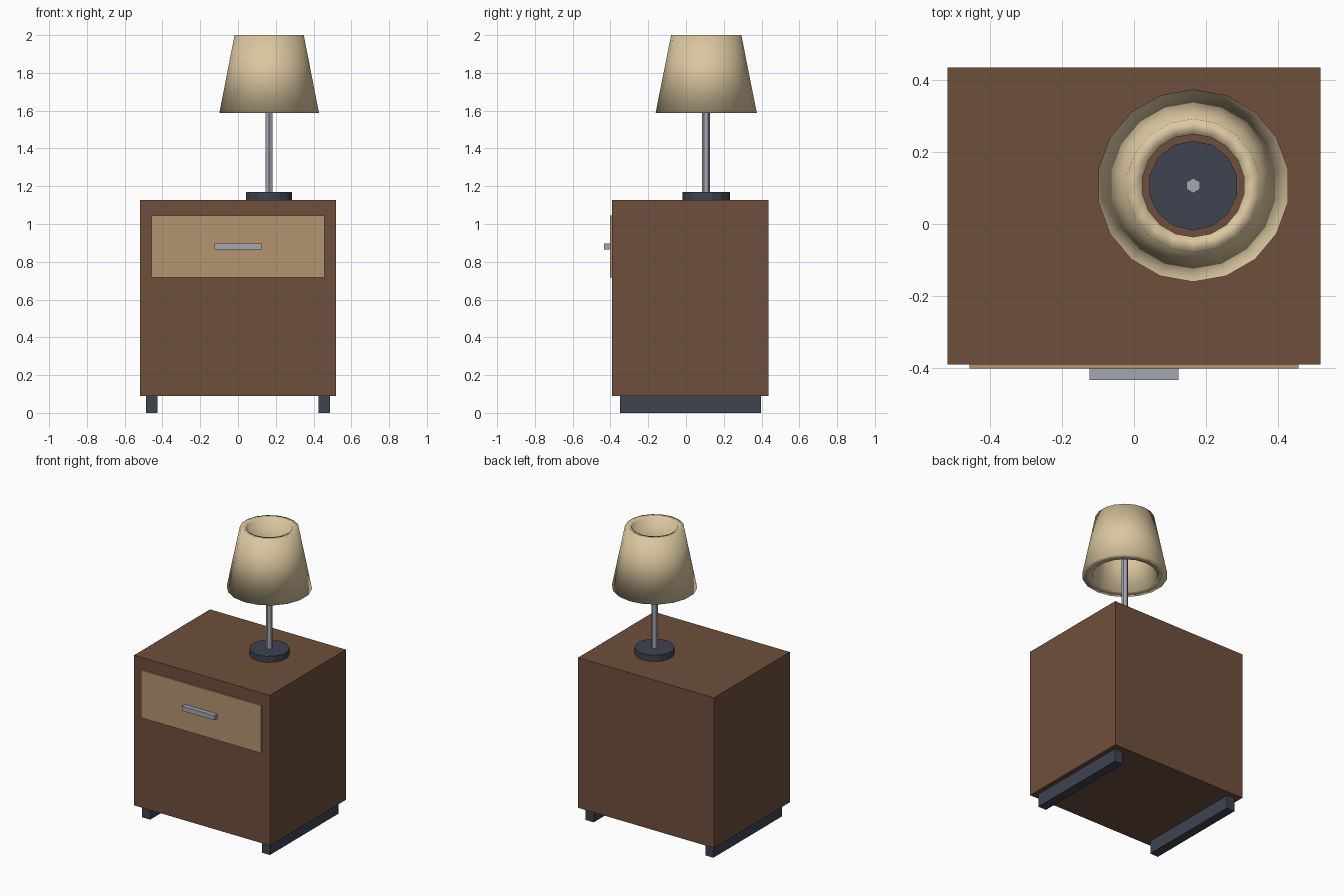
import bpy, bmesh, math

if "Cube" in bpy.data.objects:
    bpy.data.objects.remove(bpy.data.objects["Cube"])


def srgb(r, g, b):
    def lin(c):
        c /= 255
        return c / 12.92 if c <= 0.04045 else ((c + 0.055) / 1.055) ** 2.4
    return (lin(r), lin(g), lin(b), 1)


def material(name, rgb):
    m = bpy.data.materials.new(name)
    m.diffuse_color = srgb(*rgb)
    m.use_nodes = True
    m.node_tree.nodes["Principled BSDF"].inputs["Base Color"].default_value = m.diffuse_color
    return m


WOOD = material("brown wood", (110, 79, 60))
DRAWER = material("light wood", (180, 149, 112))
METAL = material("grey metal", (164, 167, 178))
DARK = material("dark slate", (62, 67, 81))
FABRIC = material("cream fabric", (219, 199, 160))


def finish(name, bm, mat):
    bmesh.ops.recalc_face_normals(bm, faces=bm.faces)
    mesh = bpy.data.meshes.new(name)
    bm.to_mesh(mesh)
    bm.free()
    mesh.materials.append(mat)
    ob = bpy.data.objects.new(name, mesh)
    bpy.context.collection.objects.link(ob)
    return ob


def box(name, lo, hi, mat):
    bm = bmesh.new()
    bmesh.ops.create_cube(bm, size=1)
    for v in bm.verts:
        v.co = [(a + b) / 2 + c * (b - a) for a, b, c in zip(lo, hi, v.co)]
    return finish(name, bm, mat)


LAMP_X, LAMP_Y = 0.165, 0.107


def ring(bm, r, z, n):
    # first vertex faces +y
    return [bm.verts.new((LAMP_X + r * math.sin(2 * math.pi * i / n),
                          LAMP_Y + r * math.cos(2 * math.pi * i / n), z))
            for i in range(n)]


def bridge(bm, a, b):
    n = len(a)
    for i in range(n):
        bm.faces.new((a[i], a[(i + 1) % n], b[(i + 1) % n], b[i]))


def cylinder(name, r, z0, z1, n, mat):
    bm = bmesh.new()
    a, b = ring(bm, r, z0, n), ring(bm, r, z1, n)
    bridge(bm, a, b)
    bm.faces.new(a)
    bm.faces.new(b)
    return finish(name, bm, mat)


# Cabinet with drawer front and handle
box("cabinet_body", (-0.519, -0.392, 0.09), (0.519, 0.436, 1.127), WOOD)
box("drawer_front", (-0.458, -0.403, 0.716), (0.458, -0.38, 1.044), DRAWER)
box("drawer_handle", (-0.124, -0.434, 0.865), (0.124, -0.40, 0.897), METAL)

# Runner feet
for side, x in (("left", -0.457), ("right", 0.457)):
    box(side + "_foot", (x - 0.031, -0.349, 0), (x + 0.031, 0.398, 0.095), DARK)

# Lamp base and pole
cylinder("lamp_base", 0.125, 1.12, 1.169, 14, DARK)
cylinder("lamp_pole", 0.021, 1.16, 1.80, 6, METAL)

# Hollow thick shade: the inner wall is the outer one scaled down
bm = bmesh.new()
profile = [(0.268, 1.587), (0.186, 2.0), (0.143, 2.0), (0.206, 1.587)]
rings = [ring(bm, r, z, 18) for r, z in profile]
for i in range(4):
    bridge(bm, rings[i], rings[(i + 1) % 4])
for f in bm.faces:
    f.smooth = True
finish("lamp_shade", bm, FABRIC)
